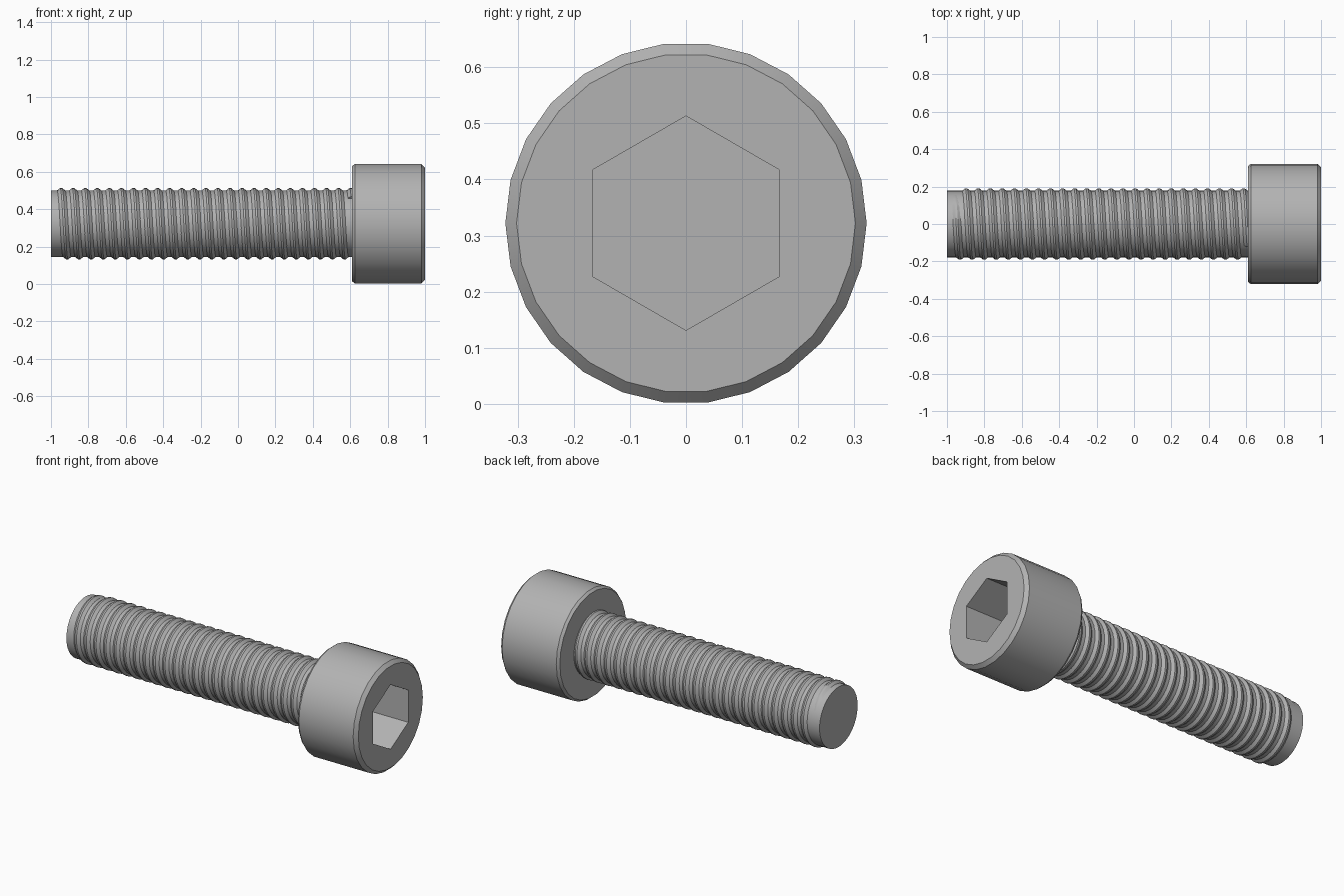
import bpy, bmesh
from math import sin, cos, pi, radians

AXIS_Z = 0.322      # height of the screw axis, which runs along x
HEAD_BASE = 0.61    # where the shank meets the head
PITCH = 0.0645

if "Cube" in bpy.data.objects:
    bpy.data.objects.remove(bpy.data.objects["Cube"])

steel = bpy.data.materials.new("grey steel")
steel.use_nodes = True
steel.diffuse_color = (0.45, 0.45, 0.45, 1)
steel.node_tree.nodes["Principled BSDF"].inputs["Base Color"].default_value = steel.diffuse_color


def ring(bm, x, r, n, turn=0):
    """Circle of n vertices around the screw axis."""
    angles = [turn + 2 * pi * i / n for i in range(n)]
    return [bm.verts.new((x, r * cos(a), AXIS_Z + r * sin(a))) for a in angles]


def finish(name, bm, smooth_angle=30):
    bmesh.ops.recalc_face_normals(bm, faces=bm.faces)
    mesh = bpy.data.meshes.new(name)
    bm.to_mesh(mesh)
    bm.free()
    obj = bpy.data.objects.new(name, mesh)
    bpy.context.collection.objects.link(obj)
    mesh.materials.append(steel)
    bpy.ops.object.select_all(action='DESELECT')
    obj.select_set(True)
    bpy.context.view_layer.objects.active = obj
    if smooth_angle:
        bpy.ops.object.shade_smooth_by_angle(angle=radians(smooth_angle))
    return obj


def turned(name, profile, n, turn=0, smooth_angle=30):
    """Closed solid turned around the axis from (x, radius) pairs."""
    bm = bmesh.new()
    rings = [ring(bm, x, r, n, turn) for x, r in profile]
    for a, b in zip(rings, rings[1:]):
        for i in range(n):
            j = (i + 1) % n
            bm.faces.new((a[i], a[j], b[j], b[i]))
    bm.faces.new(rings[0])
    bm.faces.new(rings[-1])
    return finish(name, bm, smooth_angle)


# Head: chamfered cylinder with a hexagonal socket
head = turned("head", [(HEAD_BASE, 0.31), (HEAD_BASE + 0.015, 0.322),
                       (0.98, 0.322), (1.0, 0.302)], 26)
cutter = turned("socket_cutter", [(0.75, 0.191), (1.1, 0.191)], 6, pi / 6, 0)
cutter.hide_render = True
bpy.context.view_layer.objects.active = head
cut = head.modifiers.new("socket", 'BOOLEAN')
cut.operation = 'DIFFERENCE'
cut.solver = 'EXACT'
cut.object = cutter
bpy.ops.object.modifier_apply(modifier=cut.name)
bpy.data.objects.remove(cutter)

# Shank core
turned("shank", [(-1.0, 0.178), (HEAD_BASE + 0.01, 0.178)], 48)

# Thread: ridge swept along a right-handed helix, tapering in at the tip
STEPS = 36
bm = bmesh.new()
section = [(-0.46, 0.172), (-0.08, 0.191), (0.08, 0.191), (0.46, 0.172)]
start = -0.962
count = int((HEAD_BASE - start) / PITCH * STEPS)
previous = None
for k in range(count + 1):
    a = 2 * pi * k / STEPS
    x = start + PITCH * k / STEPS
    grow = min(1, k / (STEPS / 4))
    row = []
    for dx, r in section:
        r = 0.172 + (r - 0.172) * grow
        row.append(bm.verts.new((x + dx * PITCH, r * cos(a), AXIS_Z + r * sin(a))))
    if previous:
        for i in range(len(section)):
            j = (i + 1) % len(section)
            bm.faces.new((previous[i], previous[j], row[j], row[i]))
    else:
        bm.faces.new(row)
    previous = row
bm.faces.new(previous)
finish("thread", bm, 25)
